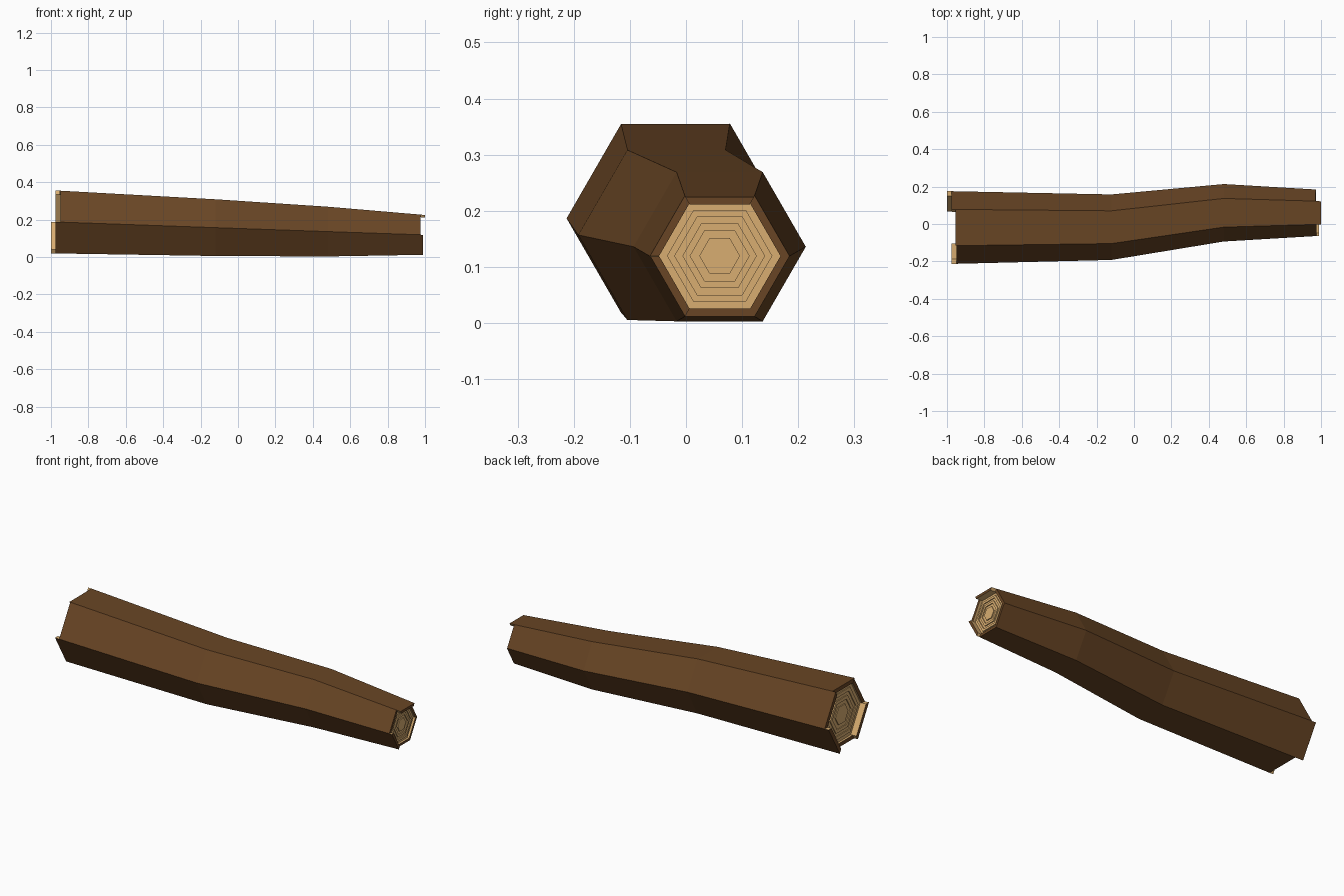
import bpy, bmesh, math
from mathutils import Vector

if "Cube" in bpy.data.objects:
    bpy.data.objects.remove(bpy.data.objects["Cube"])

# trunk stations: x, centre y, centre z, hexagon radius
STATIONS = [(-0.96, -0.019, 0.187, 0.194), (-0.12, -0.017, 0.157, 0.175),
            (0.48, 0.060, 0.136, 0.1535), (0.98, 0.060, 0.119, 0.124)]
# bark ends per side: upper back, top, upper front, lower front, bottom, lower back
RIGHT = [0.97, 1.00, 0.975, 0.99, 0.972, 0.972]
LEFT = [-0.975, -0.955, -0.95, -0.975, -0.952, -1.00]
CAP_R, CAP_L = 0.96, -0.94
INNER = 0.87


def point(x, k, scale=1.0):
    """Corner k of the hexagon at position x along the bent, tapering trunk."""
    i = 0 if x < STATIONS[1][0] else 1 if x < STATIONS[2][0] else 2
    a, b = STATIONS[i], STATIONS[i + 1]
    t = (x - a[0]) / (b[0] - a[0])
    y, z, r = (a[j] + (b[j] - a[j]) * t for j in (1, 2, 3))
    ang = math.radians(60 * k)
    return Vector((x, y + scale * r * math.cos(ang), z + scale * r * math.sin(ang)))


def material(name, color):
    m = bpy.data.materials.new(name)
    m.diffuse_color = color
    m.use_nodes = True
    m.node_tree.nodes["Principled BSDF"].inputs["Base Color"].default_value = m.diffuse_color
    return m


BARK = material("bark_brown", (0.14, 0.06, 0.018, 1))
WOOD = material("cut_wood", (0.69, 0.42, 0.165, 1))


def finish(name, bm, mats):
    bmesh.ops.remove_doubles(bm, verts=bm.verts, dist=1e-5)
    me = bpy.data.meshes.new(name)
    bm.to_mesh(me)
    bm.free()
    for m in mats:
        me.materials.append(m)
    bpy.context.collection.objects.link(bpy.data.objects.new(name, me))


def face(bm, pts, outward, mat=0):
    """Add a flat face whose normal points along outward."""
    f = bm.faces.new([bm.verts.new(p) for p in pts])
    f.normal_update()
    if f.normal.dot(outward) < 0:
        f.normal_flip()
    f.material_index = mat


# bark: six bent panels with uneven ends
bm = bmesh.new()
for k in range(6):
    mid = math.radians(60 * k + 30)
    out = Vector((0, math.cos(mid), math.sin(mid)))
    xs = [LEFT[k], STATIONS[1][0], STATIONS[2][0], RIGHT[k]]
    for a, b in zip(xs, xs[1:]):
        face(bm, [point(a, k), point(b, k), point(b, k + 1), point(a, k + 1)], out)
    for ends, cap, sign in ((RIGHT, CAP_R, 1), (LEFT, CAP_L, -1)):
        e = ends[k]
        # end rim and the pale inside of the lip
        face(bm, [point(e, k), point(e, k + 1), point(e, k + 1, INNER), point(e, k, INNER)],
             Vector((sign, 0, 0)))
        face(bm, [point(e, k, INNER), point(e, k + 1, INNER),
                  point(cap, k + 1, INNER), point(cap, k, INNER)], -out, 1)
        # exposed lip sides beside shorter neighbours
        for corner, other, turn in ((k, k - 1, -1), (k + 1, (k + 1) % 6, 1)):
            n = ends[other]
            if (e - n) * sign > 1e-4:
                side = Vector((0, -math.sin(mid), math.cos(mid))) * turn
                face(bm, [point(e, corner), point(e, corner, INNER),
                          point(n, corner, INNER), point(n, corner)], side, 1)
finish("bark", bm, [BARK, WOOD])

# cut ends: stepped growth rings
RINGS = [INNER, 0.75, 0.64, 0.53, 0.42, 0.29]
for name, cap, sign in (("right_cut_end", CAP_R, 1), ("left_cut_end", CAP_L, -1)):
    bm = bmesh.new()
    axis = Vector((sign, 0, 0))
    for i, s in enumerate(RINGS):
        lift = axis * (0.005 * (i % 2))
        if i + 1 == len(RINGS):
            face(bm, [point(cap, k, s) + lift for k in range(6)], axis)
            continue
        n = RINGS[i + 1]
        nxt = axis * (0.005 * ((i + 1) % 2))
        for k in range(6):
            face(bm, [point(cap, k, s) + lift, point(cap, k + 1, s) + lift,
                      point(cap, k + 1, n) + lift, point(cap, k, n) + lift], axis)
            mid = math.radians(60 * k + 30)
            out = Vector((0, math.cos(mid), math.sin(mid))) * (1 if i % 2 == 0 else -1)
            face(bm, [point(cap, k, n) + lift, point(cap, k + 1, n) + lift,
                      point(cap, k + 1, n) + nxt, point(cap, k, n) + nxt], out)
    finish(name, bm, [WOOD])
